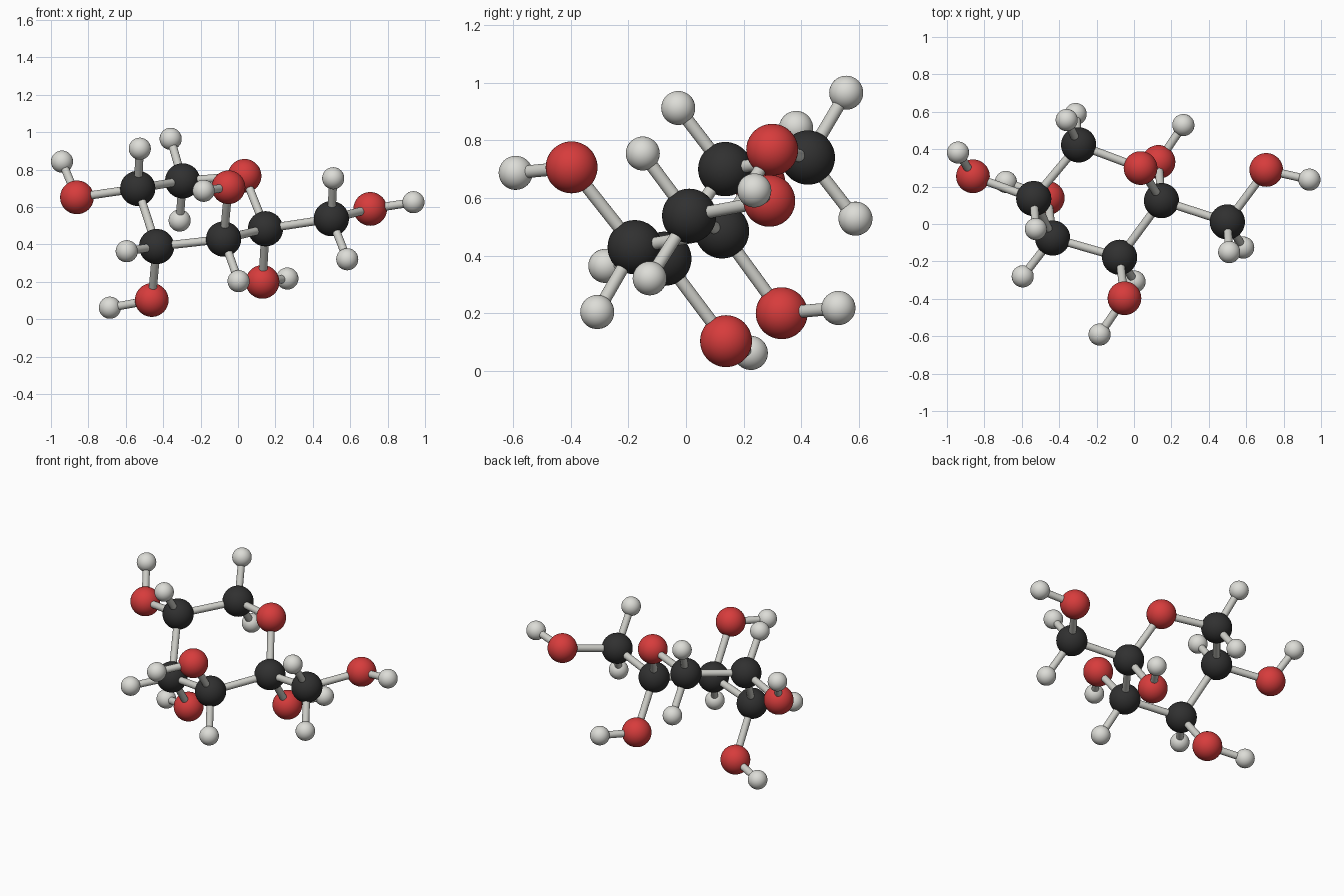
import bpy
from mathutils import Vector

if "Cube" in bpy.data.objects:
    bpy.data.objects.remove(bpy.data.objects["Cube"])


def material(name, rgb):
    m = bpy.data.materials.new(name)
    m.diffuse_color = (*rgb, 1)
    m.use_nodes = True
    m.node_tree.nodes["Principled BSDF"].inputs["Base Color"].default_value = m.diffuse_color
    return m


# element: (label, radius, material)
KINDS = {
    "C": ("carbon_ball", 0.094, material("charcoal", (0.03, 0.03, 0.03))),
    "O": ("oxygen_ball", 0.090, material("red", (0.68, 0.045, 0.045))),
    "H": ("hydrogen_ball", 0.059, material("pale_grey", (0.72, 0.72, 0.68))),
}
STICK = material("stick_grey", (0.62, 0.62, 0.58))
STICK_RADIUS = 0.022

# ball centres; each hydrogen is named after the ball it hangs on
ATOMS = {
    "C1": (-0.536, 0.136, 0.70), "C2": (-0.296, 0.423, 0.740),
    "C3": (-0.435, -0.075, 0.389), "C4": (-0.077, -0.178, 0.429),
    "C5": (0.147, 0.125, 0.484), "C6": (0.499, 0.011, 0.538),
    "Oa": (-0.861, 0.255, 0.652), "Ob": (0.035, 0.299, 0.767),
    "Oc": (-0.461, 0.139, 0.103), "Od": (0.131, 0.332, 0.200),
    "Oe": (-0.051, -0.397, 0.706), "Of": (0.707, 0.289, 0.590),
}
HYDROGENS = [
    ("Oa", (-0.941, 0.382, 0.843)), ("C1", (-0.525, -0.027, 0.912)),
    ("C2", (-0.360, 0.556, 0.965)), ("C2", (-0.312, 0.588, 0.528)),
    ("C3", (-0.595, -0.280, 0.364)), ("Oc", (-0.685, 0.225, 0.062)),
    ("C4", (0.003, -0.308, 0.204)), ("Oe", (-0.184, -0.591, 0.687)),
    ("Od", (0.264, 0.529, 0.218)), ("C6", (0.509, -0.150, 0.754)),
    ("C6", (0.584, -0.126, 0.321)), ("Of", (0.938, 0.237, 0.626)),
]
BONDS = ("C1-C2 C2-Ob Ob-C5 C5-C4 C4-C3 C3-C1 C5-C6 "
         "C6-Of C1-Oa C3-Oc C4-Oe C5-Od").split()


def ball(kind, pos):
    label, radius, mat = KINDS[kind]
    bpy.ops.mesh.primitive_uv_sphere_add(segments=48, ring_count=24,
                                         radius=radius, location=pos)
    ob = bpy.context.object
    ob.name = label
    ob.data.materials.append(mat)
    bpy.ops.object.shade_smooth()


def stick(a, b):
    a, b = Vector(a), Vector(b)
    d = b - a
    bpy.ops.mesh.primitive_cylinder_add(
        vertices=24, radius=STICK_RADIUS, depth=d.length, location=(a + b) / 2,
        rotation=d.to_track_quat('Z', 'Y').to_euler())
    ob = bpy.context.object
    ob.name = "bond_stick"
    ob.data.materials.append(STICK)
    bpy.ops.object.shade_smooth_by_angle()


# ring, side arm and oxygen balls
for name, pos in ATOMS.items():
    ball(name[0], pos)

# sticks between the large balls
for bond in BONDS:
    p, q = bond.split("-")
    stick(ATOMS[p], ATOMS[q])

# hydrogen balls with their sticks
for parent, pos in HYDROGENS:
    ball("H", pos)
    stick(ATOMS[parent], pos)
